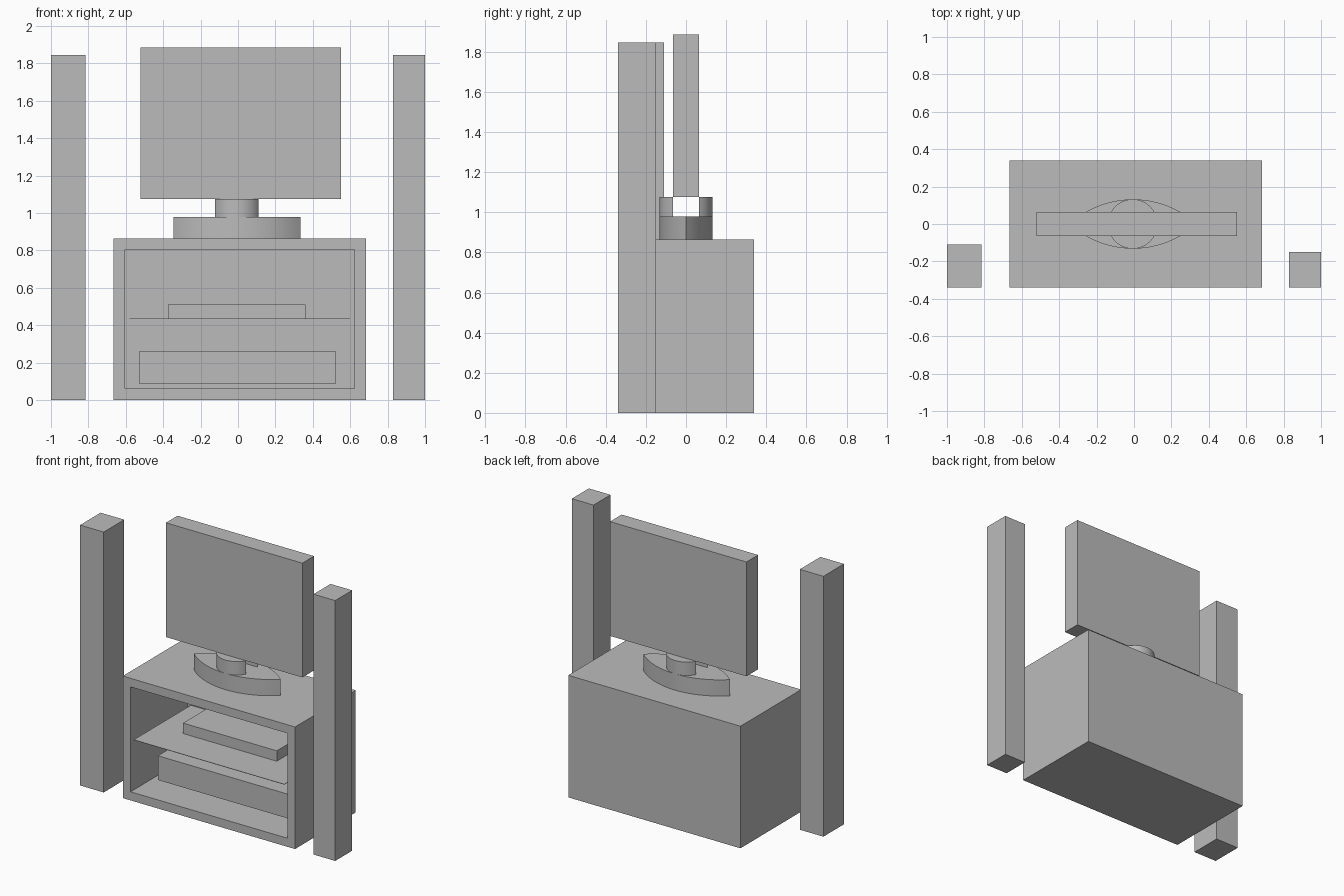
import bpy
import bmesh
import math

cube = bpy.data.objects.get("Cube")
if cube:
    bpy.data.objects.remove(cube, do_unlink=True)

GREY = (0.5, 0.5, 0.5, 1.0)
grey = bpy.data.materials.new("plain_grey")
grey.use_nodes = True
grey.diffuse_color = GREY
grey.node_tree.nodes["Principled BSDF"].inputs["Base Color"].default_value = GREY


def finish(name, bm, smooth=False):
    bmesh.ops.recalc_face_normals(bm, faces=bm.faces)
    mesh = bpy.data.meshes.new(name)
    bm.to_mesh(mesh)
    bm.free()
    mesh.materials.append(grey)
    obj = bpy.data.objects.new(name, mesh)
    bpy.context.collection.objects.link(obj)
    if smooth:
        bpy.ops.object.select_all(action='DESELECT')
        obj.select_set(True)
        bpy.context.view_layer.objects.active = obj
        bpy.ops.object.shade_smooth_by_angle(angle=math.radians(30))
    return obj


def box_mesh(xs, ys, zs):
    bm = bmesh.new()
    bmesh.ops.create_cube(bm, size=1)
    for v in bm.verts:
        v.co = [lo + (c + 0.5) * (hi - lo) for c, (lo, hi) in zip(v.co, (xs, ys, zs))]
    return bm


def box(name, xs, ys, zs):
    return finish(name, box_mesh(xs, ys, zs))


def arc(half, rise, steps=24):
    """Points of a circular arc over a chord of given half length."""
    radius = (half ** 2 + rise ** 2) / (2 * rise)
    end = math.atan2(half, radius - rise)
    angles = [end - 2 * end * i / steps for i in range(steps + 1)]
    return [(radius * math.sin(a), radius * math.cos(a) - radius + rise) for a in angles]


def prism(name, outline, z0, z1):
    bm = bmesh.new()
    face = bm.faces.new([bm.verts.new((x, y, z0)) for x, y in outline])
    ext = bmesh.ops.extrude_face_region(bm, geom=[face], use_keep_orig=True)
    for v in ext["geom"]:
        if isinstance(v, bmesh.types.BMVert):
            v.co.z = z1
    return finish(name, bm, smooth=True)


# Cabinet with a recessed open front
bm = box_mesh((-0.665, 0.685), (-0.34, 0.34), (0, 0.865))
bm.normal_update()
front = min(bm.faces, key=lambda f: f.calc_center_median().y)
bmesh.ops.inset_region(bm, faces=[front], thickness=0.086)
ext = bmesh.ops.extrude_discrete_faces(bm, faces=[front])
for v in ext["faces"][0].verts:
    v.co.y = 0.30
finish("cabinet", bm)

# Thin shelf and the two devices inside
box("shelf", (-0.58, 0.60), (-0.339, 0.30), (0.433, 0.436))
box("upper_device", (-0.375, 0.36), (-0.08, 0.25), (0.436, 0.51))
box("lower_device", (-0.53, 0.525), (-0.14, 0.28), (0.088, 0.26))

# Tall speakers on both sides
box("right_speaker", (-1.0, -0.815), (-0.34, -0.11), (0, 1.845))
box("left_speaker", (0.83, 1.0), (-0.34, -0.15), (0, 1.845))

# Screen
box("screen", (-0.52, 0.55), (-0.065, 0.065), (1.075, 1.885))

# Pointed oval stand base
rim = arc(0.34, 0.132)
oval = rim + [(-x, -y) for x, y in rim[1:-1]]
prism("stand_base", [(x - 0.005, y) for x, y in oval], 0.865, 0.98)

# Stand neck: two rounded supports in front of and behind the screen
for name, side in (("front_neck", -1), ("back_neck", 1)):
    outline = [(x - 0.007, side * (y + 0.065)) for x, y in arc(0.1155, 0.067)]
    prism(name, outline, 0.98, 1.075)
